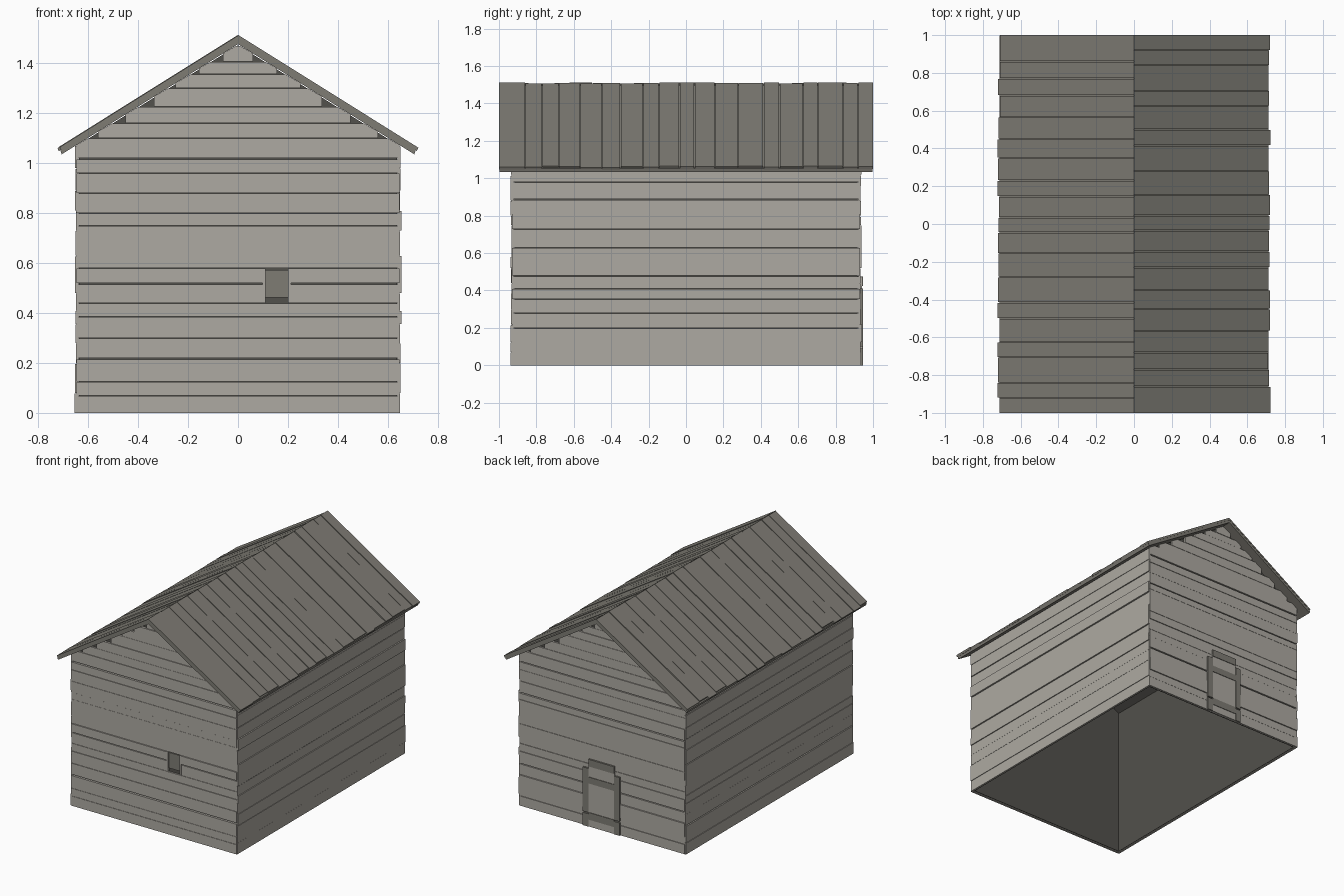
import bpy
import bmesh
import random

random.seed(4)
cube = bpy.data.objects.get("Cube")
if cube:
    bpy.data.objects.remove(cube, do_unlink=True)


def material(name, rgb):
    m = bpy.data.materials.new(name)
    m.use_nodes = True
    m.diffuse_color = (*rgb, 1)
    m.node_tree.nodes["Principled BSDF"].inputs["Base Color"].default_value = (*rgb, 1)
    return m


PALE = material("weathered pale wood", (0.42, 0.40, 0.36))
GREY = material("grey roof wood", (0.21, 0.20, 0.175))
DARK = material("dark interior", (0.085, 0.082, 0.072))

SLOPE = 0.625
UNDER = 1.475          # height of the roof underside at the ridge
GABLE_Y = 0.936
SIDE_X = 0.651


def under(x):
    return UNDER - SLOPE * abs(x)


def prism(bm, profile, y0, y1):
    """Extrude an (x, z) outline from y0 to y1."""
    a = [bm.verts.new((x, y0, z)) for x, z in profile]
    b = [bm.verts.new((x, y1, z)) for x, z in profile]
    bm.faces.new(a)
    bm.faces.new(b[::-1])
    n = len(a)
    for i in range(n):
        bm.faces.new((a[i], b[i], b[(i + 1) % n], a[(i + 1) % n]))


def box(bm, x0, x1, y0, y1, z0, z1):
    prism(bm, [(x0, z0), (x1, z0), (x1, z1), (x0, z1)], y0, y1)


def finish(name, bm, mat):
    bmesh.ops.recalc_face_normals(bm, faces=bm.faces)
    me = bpy.data.meshes.new(name)
    bm.to_mesh(me)
    bm.free()
    me.materials.append(mat)
    ob = bpy.data.objects.new(name, me)
    bpy.context.collection.objects.link(ob)
    return ob


# Side walls: horizontal planks of uneven height
side_seams = [0, .08, .20, .28, .355, .41, .48, .63, .73, .81, .89, .98, 1.07]
for name, s in (("left_wall", 1), ("right_wall", -1)):
    bm = bmesh.new()
    for z0, z1 in zip(side_seams, side_seams[1:]):
        out = SIDE_X + random.uniform(-.004, .004)
        end = GABLE_Y - random.uniform(.002, .006)
        gap = random.choice((.002, .002, .005))
        xs = sorted((s * .638, s * out))
        box(bm, *xs, -end, end, z0, z1 - gap)
    finish(name, bm, PALE)

# Gable walls: square planks below, stepped planks under the roof
seams = [0, .07, .125, .22, .30, .385, .44, .52, .58, .75, .80, .88, .96, 1.02, 1.10]
steps = [(1.10, .56), (1.16, .45), (1.225, .335), (1.30, .25), (1.355, .155), (1.405, .06)]
WIN = (.11, .20, .44, .58)
for name, s in (("front_wall", -1), ("back_wall", 1)):
    bm = bmesh.new()

    def depth():
        return sorted((s * .922, s * (GABLE_Y + random.uniform(-.003, .004))))

    for z0, z1 in zip(seams, seams[1:]):
        top = z1 - random.choice((.002, .002, .007))
        ys = depth()
        if s < 0 and z0 >= WIN[2] and z1 <= WIN[3]:
            box(bm, -.645, WIN[0] - .012, *ys, z0, top)
            box(bm, WIN[1] + .012, .645, *ys, z0, top)
        elif z1 > 1.05:
            w = (UNDER - z1) / SLOPE
            prism(bm, [(-.645, z0), (.645, z0), (.645, under(.645)), (w, top),
                       (-w, top), (-.645, under(.645))], *ys)
        else:
            box(bm, -.645, .645, *ys, z0, top)
    tops = [z for z, _ in steps[1:]] + [1.47]
    for (z0, h), z1 in zip(steps, tops):
        w = max((UNDER - z1) / SLOPE, .004)
        prism(bm, [(-h, z0), (h, z0), (h, under(h)), (w, z1 - .002),
                   (-w, z1 - .002), (-h, under(h))], *depth())
    finish(name, bm, PALE)

# Window: pale jambs and a recessed board with dark gaps above and below
bm = bmesh.new()
for x0, x1 in ((WIN[0] - .012, WIN[0]), (WIN[1], WIN[1] + .012)):
    box(bm, x0, x1, -.935, -.918, WIN[2], WIN[3] - .002)
finish("window_jambs", bm, PALE)
bm = bmesh.new()
box(bm, WIN[0], WIN[1], -.926, -.918, WIN[2] + .022, WIN[3] - .008)
finish("window_board", bm, GREY)

# Door on the back gable, with posts and battens
bm = bmesh.new()
box(bm, -.10, .10, .93, .942, 0, .47)
finish("door_panel", bm, PALE)
bm = bmesh.new()
for s in (-1, 1):
    xs = sorted((s * .10, s * .143))
    box(bm, *xs, .93, .946, 0, .09)
    box(bm, *xs, .93, .946, .10, .41)
for z0, z1 in ((.05, .10), (.305, .35), (.425, .475)):
    box(bm, -.10, .10, .93, .946, z0, z1)
finish("door_frame", bm, GREY)

# Dark lining, open at the bottom
bm = bmesh.new()
X, Y = .636, .918
outline = [(-X, .002), (-X, under(X) - .004), (0, UNDER - .004), (X, under(X) - .004), (X, .002)]
rings = [[bm.verts.new((x, y, z)) for x, z in outline] for y in (-Y, Y)]
for r in rings:
    bm.faces.new(r)
for i in range(4):
    bm.faces.new((rings[0][i], rings[0][i + 1], rings[1][i + 1], rings[1][i]))
lining = finish("interior_lining", bm, DARK)
solid = lining.modifiers.new("thickness", "SOLIDIFY")
solid.thickness = .006
solid.offset = -1


def slope_strip(bm, s, reach, low, high, y0, y1):
    """One sloping strip from the ridge to the eave."""
    drop = SLOPE * reach
    prism(bm, [(0, UNDER + low), (0, UNDER + high),
               (s * (reach + .006), UNDER + high - drop - .004),
               (s * reach, UNDER + low - drop)], y0, y1)


# Roof: a base layer on each slope, covered with uneven boards
roof_seams = [-1, -.86, -.77, -.68, -.565, -.45, -.35, -.23, -.145, -.035, .045,
              .155, .28, .415, .50, .625, .705, .84, .92, 1]
for name, s in (("left_roof", 1), ("right_roof", -1)):
    bm = bmesh.new()
    slope_strip(bm, s, .705, 0, .022, -.998, .998)
    finish(name + "_base", bm, GREY)
    bm = bmesh.new()
    ys = [s * y for y in roof_seams][::s]
    for y0, y1 in zip(ys, ys[1:]):
        lift = random.choice((.033, .034, .037))
        slope_strip(bm, s, random.uniform(.702, .717), .02, lift,
                    y0 + (.002 if y0 > -1 else 0), y1 - (.002 if y1 < 1 else 0))
    finish(name + "_boards", bm, GREY)
